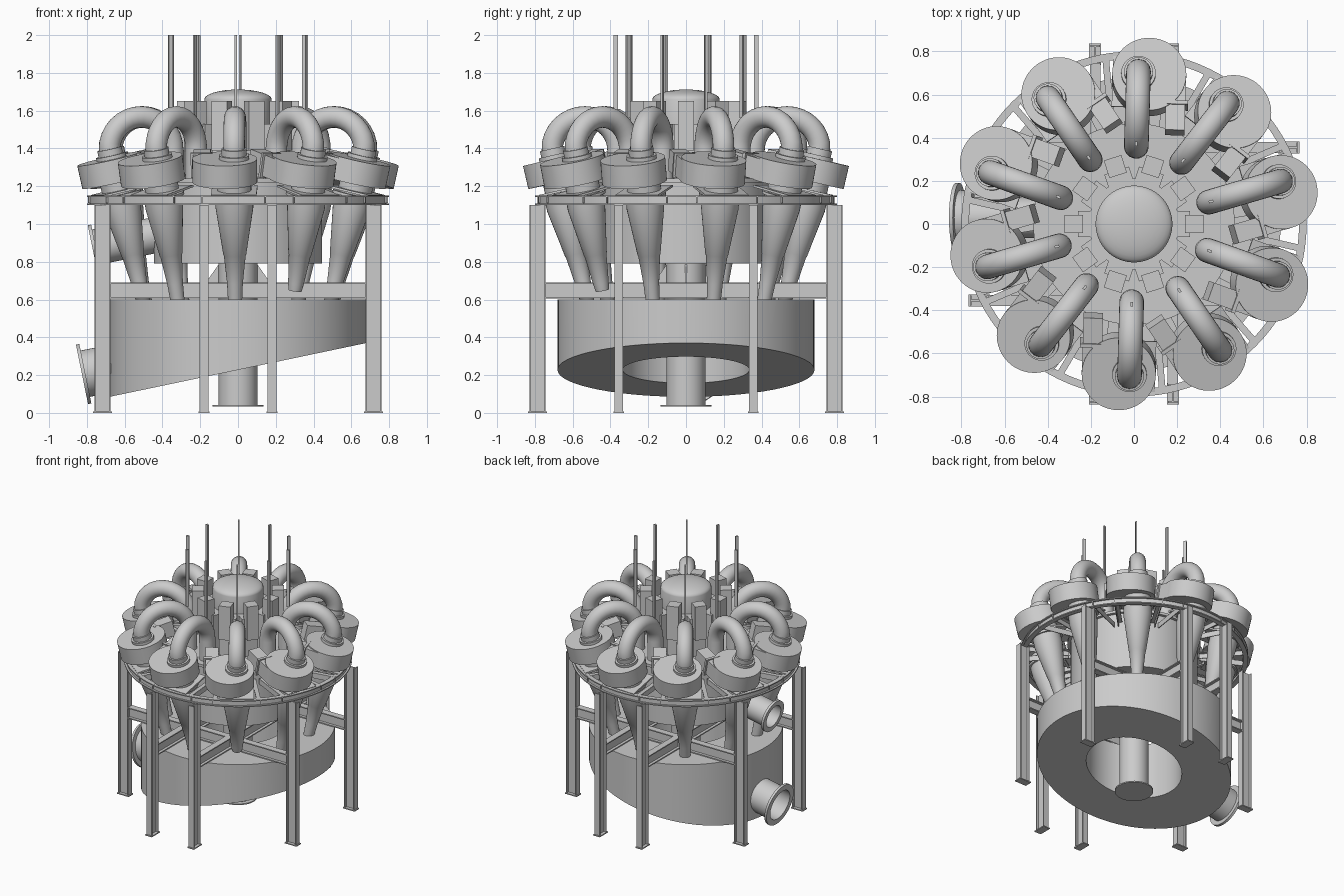
import bpy, bmesh
from math import sin, cos, pi, radians
from mathutils import Matrix, Vector

if "Cube" in bpy.data.objects:
    bpy.data.objects.remove(bpy.data.objects["Cube"])

T = Matrix.Translation
R = Matrix.Rotation
I = Matrix.Identity(4)


def finish(name, bm, M=I, smooth=True):
    bmesh.ops.remove_doubles(bm, verts=bm.verts, dist=1e-5)
    bmesh.ops.recalc_face_normals(bm, faces=bm.faces)
    me = bpy.data.meshes.new(name)
    bm.to_mesh(me)
    bm.free()
    if smooth:
        me.shade_smooth()
        me.set_sharp_from_angle(angle=radians(32))
    ob = bpy.data.objects.new(name, me)
    ob.matrix_world = M
    bpy.context.collection.objects.link(ob)
    return ob


def skin(bm, rings, loop):
    n = len(rings[0])
    k = len(rings)
    for i in range(k if loop else k - 1):
        a, b = rings[i], rings[(i + 1) % k]
        for j in range(n):
            bm.faces.new((a[j], a[(j + 1) % n], b[(j + 1) % n], b[j]))


def lathe(name, prof, M=I, n=48, loop=False):
    """Revolve (radius, height) points about local z."""
    bm = bmesh.new()
    rings = [[bm.verts.new((r * cos(2 * pi * j / n), r * sin(2 * pi * j / n), z))
              for j in range(n)] for r, z in prof]
    skin(bm, rings, loop)
    return finish(name, bm, M)


def box(name, c, s, M=I):
    bm = bmesh.new()
    bmesh.ops.create_cube(bm, size=1, matrix=T(c) @ Matrix.Diagonal((*s, 1)))
    return finish(name, bm, M, False)


def i_beam(name, a, b, side, depth=.085, width=.045, t=.008):
    """I section from a to b; 'side' is the direction of the web depth."""
    a, b, d = Vector(a), Vector(b), Vector(side).normalized()
    w = (b - a).normalized().cross(d)
    D, W, q = depth / 2, width / 2, t / 2
    half = [(-D, -W), (-D, W), (-D + t, W), (-D + t, q), (D - t, q), (D - t, W)]
    pts = half + [(-x, -y) for x, y in half]
    bm = bmesh.new()
    rings = [[bm.verts.new(p + d * x + w * y) for x, y in pts] for p in (a, b)]
    skin(bm, rings, False)
    bm.faces.new(rings[0])
    bm.faces.new(rings[1])
    return finish(name, bm, I, False)


def sweep(name, path, rad, M, n=24):
    """Round pipe along a path in the local xz plane."""
    P = [Vector((x, 0, z)) for x, z in path]
    bm = bmesh.new()
    rings = []
    for i, p in enumerate(P):
        t = (P[min(i + 1, len(P) - 1)] - P[max(i - 1, 0)]).normalized()
        u = Vector((t.z, 0, -t.x))
        rings.append([bm.verts.new(p + rad * (u * cos(2 * pi * j / n) + Vector((0, 1, 0)) * sin(2 * pi * j / n)))
                      for j in range(n)])
    skin(bm, rings, False)
    return finish(name, bm, M)


# Underflow tank with sloping floor
tank = lathe("underflow_tank", [(.335, .6), (.68, .6), (.68, 0), (.335, 0)], n=96, loop=True)
for v in tank.data.vertices:
    if v.co.z < .3:
        v.co.z = .2275 + .2096 * v.co.x

# Central feed pipe, foot plate and gussets
lathe("feed_pipe", [(0, .04), (.103, .04), (.103, .8), (0, .8)])
lathe("feed_pipe_flange", [(0, .033), (.135, .033), (.135, .042), (0, .042)])
for k in range(4):
    bm = bmesh.new()
    vs = [[bm.verts.new((x, y, z)) for x, z in ((.1, .69), (.17, .69), (.1, .79))] for y in (-.005, .005)]
    skin(bm, vs, False)
    bm.faces.new(vs[0])
    bm.faces.new(vs[1])
    finish("pipe_gusset", bm, R(k * pi / 2, 4, 'Z'), False)

# Overflow drum with flange, and domed distributor
lathe("overflow_drum", [(0, .79), (.445, .79), (.445, 1.22), (.467, 1.22), (.467, 1.24), (0, 1.24)], n=80)
lathe("distributor_body", [(0, 1.2), (.21, 1.2), (.21, 1.53), (.178, 1.53), (.178, 1.66)]
      + [(.178 * cos(a * pi / 16), 1.66 + .052 * sin(a * pi / 16)) for a in range(1, 9)], n=64)

# Outlet pipes on the left, hollow and sloping down
for name, p, rad, fl, length in (("overflow_outlet", (-.765, .03, .875), .095, .122, .36),
                                 ("underflow_outlet", (-.82, .03, .205), .125, .16, .24)):
    M = T(p) @ R(radians(-101.5), 4, 'Y')
    lathe(name, [(rad, -length), (rad, -.012), (fl, -.012), (fl, .006), (rad - .01, .006), (rad - .01, -length)], M)

# Frame: eight legs and the crossed beams
for s in (-1, 1):
    for u in (-1, 1):
        i_beam("leg", (s * .718, u * .355, .006), (s * .718, u * .355, 1.1), (1, 0, 0))
        i_beam("leg", (s * .18, u * .787, .006), (s * .18, u * .787, 1.1), (0, 1, 0))
        box("foot_plate", (s * .718, u * .355, .004), (.1, .056, .008))
        box("foot_plate", (s * .18, u * .787, .004), (.056, .1, .008))
    i_beam("cross_beam", (-.675, s * .355, .647), (.675, s * .355, .647), (0, 0, 1), width=.05)
    i_beam("cross_beam", (s * .18, -.745, .647), (s * .18, .745, .647), (0, 0, 1), width=.05)

# Top ring beam
lathe("ring_beam", [(.765, 1.1), (.8, 1.1), (.8, 1.108), (.786, 1.108), (.786, 1.142), (.8, 1.142), (.8, 1.15),
                    (.765, 1.15), (.765, 1.142), (.778, 1.142), (.778, 1.108), (.765, 1.108)], n=96, loop=True)

# U pipe path in the radial plane
u_path = [(.698, 1.36), (.708, 1.385)]
u_path += [(.535 + .175 * cos(a * pi / 16), 1.392 + .175 * sin(a * pi / 16)) for a in range(1, 17)] + [(.36, 1.2)]

for k in range(10):
    Z = R(radians(16.3 + 36 * k), 4, 'Z')
    C = Z @ T((.525, 0, .6)) @ R(radians(13), 4, 'Y')
    # Cyclone cone; one hangs a little shorter than the rest
    tip = .05 if k == 8 else -.04
    lathe("cyclone_cone", [(0, tip), (.036, tip), (.042, .09), (.058, .24), (.061, .245), (.1, .5), (.1, .56),
                           (.115, .56), (.115, .575), (.09, .575), (.09, .65)], C, 32)
    # Volute head with its collar
    lathe("cyclone_head", [(0, .64), (.172, .64), (.172, .765), (0, .765)], C @ T((0, -.05, 0)), 48)
    lathe("head_collar", [(.08, .76), (.08, .785), (.066, .785), (.066, .82), (.05, .82)], C, 32)
    # Tangential feed duct with flange
    box("feed_duct", (-.13, -.176, .7), (.26, .09, .115), C)
    box("duct_flange", (-.13, -.176, .7), (.018, .115, .135), C)
    # Overflow U pipe and valve rod
    sweep("overflow_pipe", u_path, .057, Z)
    box("valve_rod", (.372, 0, 1.78), (.022, .012, .44), Z)
    # Mounting plate and radial supports
    box("mount_plate", (0, 0, .59), (.24, .24, .012), C)
    for s in (-1, 1):
        bar = Z @ T((.61, s * .135, 1.13)) @ R(s * .12, 4, 'Z')
        box("support_bar", (0, 0, .018), (.34, .03, .006), bar)
        box("support_bar_web", (0, s * .013, 0), (.34, .006, .04), bar)
    # Valve actuator boxes between the pipes
    V = R(radians(36 * k), 4, 'Z')
    box("actuator_box", (.28, 0, 1.52), (.085, .085, .26), V)
    box("valve_box", (.225, 0, 1.385), (.07, .12, .29), V)
